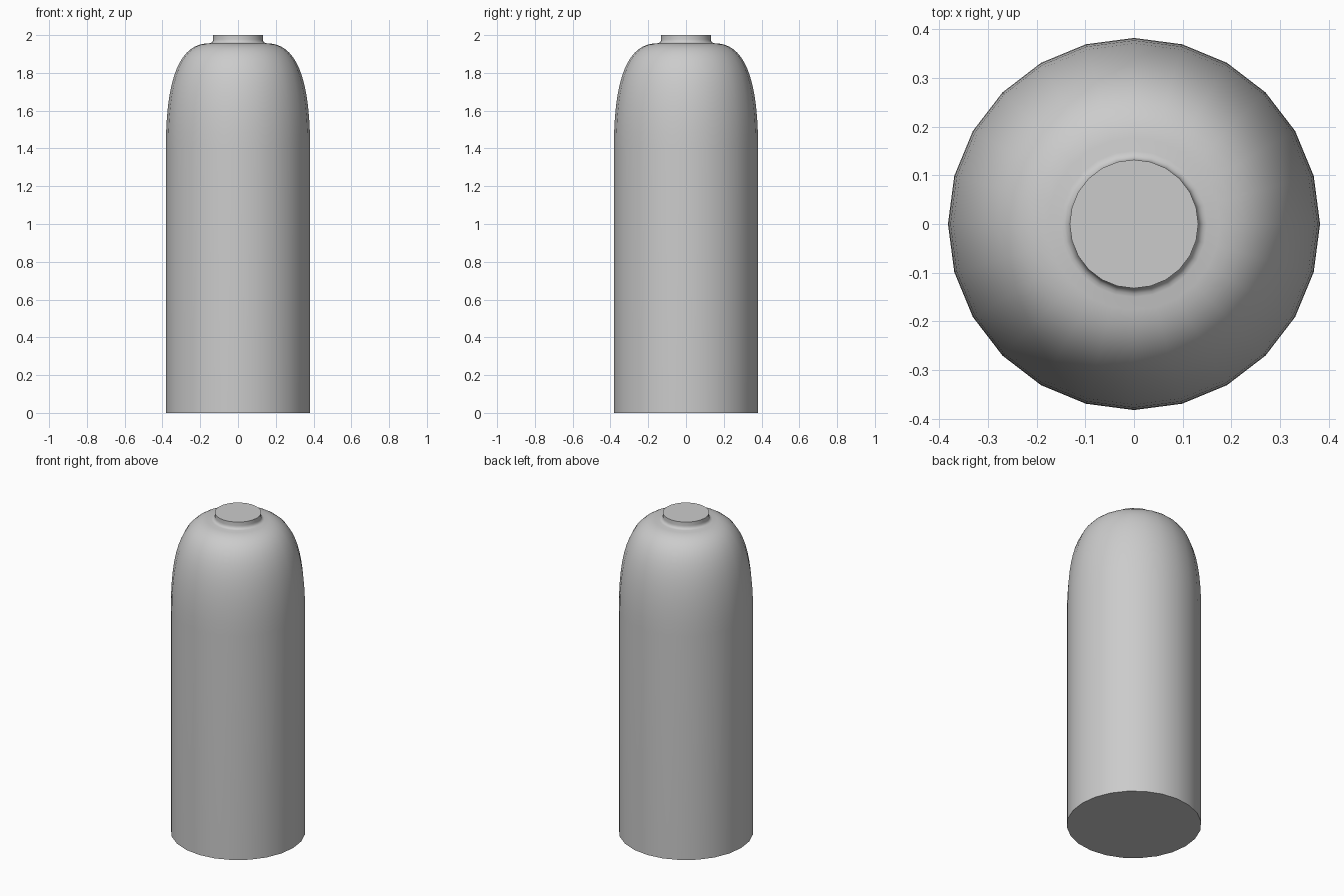
import bpy, bmesh, math
from mathutils import Vector
from mathutils.geometry import interpolate_bezier

if "Cube" in bpy.data.objects:
    bpy.data.objects.remove(bpy.data.objects["Cube"])

SIDES = 24


def arc(p0, p1, p2, p3, n):
    pts = interpolate_bezier(*[Vector((r, 0, z)) for r, z in (p0, p1, p2, p3)], n)
    return [(p.x, p.z) for p in pts]


def lathe(name, profile):
    """Closed solid of revolution with flat end caps."""
    bm = bmesh.new()
    rings = []
    for r, z in profile:
        rings.append([bm.verts.new((r * math.cos(a), r * math.sin(a), z))
                      for a in (2 * math.pi * i / SIDES for i in range(SIDES))])
    for lo, hi in zip(rings, rings[1:]):
        for i in range(SIDES):
            j = (i + 1) % SIDES
            bm.faces.new((lo[i], lo[j], hi[j], hi[i]))
    bm.faces.new(rings[0][::-1])
    bm.faces.new(rings[-1])
    mesh = bpy.data.meshes.new(name)
    bm.to_mesh(mesh)
    bm.free()
    ob = bpy.data.objects.new(name, mesh)
    bpy.context.collection.objects.link(ob)
    bpy.context.view_layer.objects.active = ob
    ob.select_set(True)
    bpy.ops.object.shade_smooth_by_angle(angle=math.radians(40))
    return ob


# Straight wall, rounded shoulder, small fillet and short neck in one profile
wall = [(0.382, 0.0)]
shoulder = arc((0.382, 1.40), (0.382, 1.83), (0.285, 1.957), (0.15, 1.957), 16)
fillet = arc((0.15, 1.957), (0.14, 1.958), (0.132, 1.965), (0.132, 1.978), 5)[1:]
neck = [(0.132, 2.0)]
lathe("bottle_body", wall + shoulder + fillet + neck)
